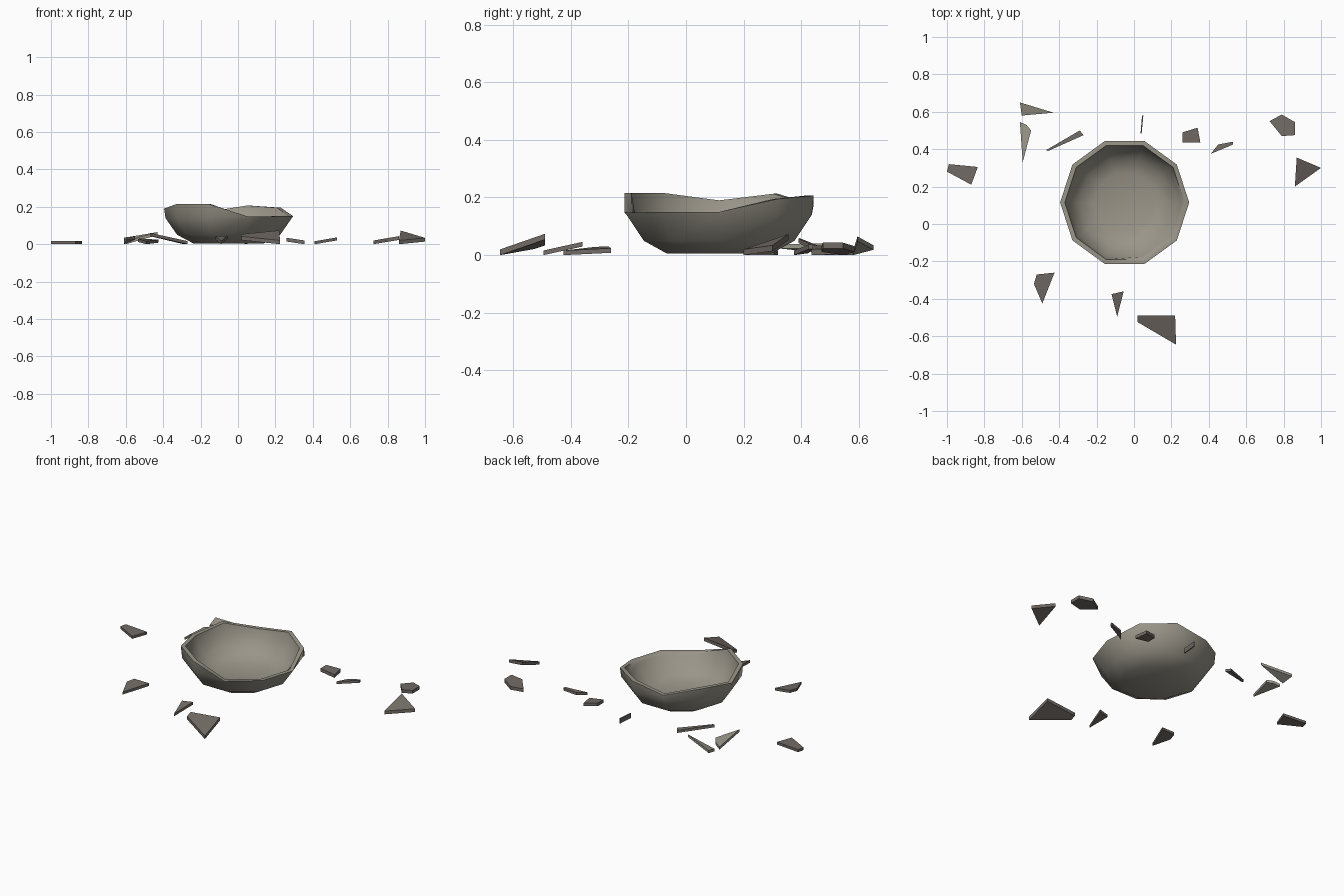
import bpy
import bmesh
from math import cos, sin, pi, radians

default_cube = bpy.data.objects.get("Cube")
if default_cube:
    bpy.data.objects.remove(default_cube, do_unlink=True)


def make_material(name, colour):
    material = bpy.data.materials.new(name)
    material.use_nodes = True
    material.diffuse_color = colour
    material.node_tree.nodes["Principled BSDF"].inputs["Base Color"].default_value = colour
    return material


clay = make_material("pale clay", (.32, .3, .25, 1))
dark_clay = make_material("dark clay", (.17, .148, .132, 1))


def finish_object(name, bm, material):
    bmesh.ops.recalc_face_normals(bm, faces=bm.faces)
    mesh = bpy.data.meshes.new(name)
    bm.to_mesh(mesh)
    bm.free()
    mesh.materials.append(material)
    obj = bpy.data.objects.new(name, mesh)
    bpy.context.collection.objects.link(obj)
    return obj


# Broken bowl: ten-sided profile with an uneven rim
def build_bowl(rim_heights, centre_x, centre_y):
    bm = bmesh.new()
    sides = len(rim_heights)
    rings = []
    for radius, height in (
        (.19, .005), (.275, .05), (.338, .14), (.345, None),
        (.32, None), (.305, .135), (.245, .06), (.165, .03),
    ):
        ring = []
        for i, rim in enumerate(rim_heights):
            angle = 2 * pi * i / sides
            z = rim if height is None else height
            ring.append(bm.verts.new((centre_x + radius * cos(angle),
                                      centre_y + radius * sin(angle), z)))
        rings.append(ring)
    for lower, upper in zip(rings, rings[1:]):
        for i in range(sides):
            j = (i + 1) % sides
            bm.faces.new((lower[i], lower[j], upper[j], upper[i]))
    bm.faces.new(rings[0])
    bm.faces.new(rings[-1])
    return finish_object("broken_bowl", bm, clay)


bowl = build_bowl((.15, .195, .207, .175, .213, .19, .215, .215, .147, .15), -.05, .115)
bpy.ops.object.select_all(action="DESELECT")
bowl.select_set(True)
bpy.context.view_layer.objects.active = bowl
bpy.ops.object.shade_smooth_by_angle(angle=radians(50))


# Shards: flat outlines, tilted so that the lowest corner touches the ground
def build_shard(name, outline, slope_x=0, slope_y=0, thickness=.016, material=dark_clay):
    bm = bmesh.new()
    heights = [x * slope_x + y * slope_y for x, y in outline]
    ground = min(heights)
    bottom = [bm.verts.new((x, y, h - ground)) for (x, y), h in zip(outline, heights)]
    top = [bm.verts.new((v.co.x, v.co.y, v.co.z + thickness)) for v in bottom]
    bm.faces.new(bottom)
    bm.faces.new(top)
    for i in range(len(outline)):
        j = (i + 1) % len(outline)
        bm.faces.new((bottom[i], bottom[j], top[j], top[i]))
    return finish_object(name, bm, material)


# Shards along the right side and the back
build_shard("far_right_shard",
            [(-1, .28), (-.99, .32), (-.835, .305), (-.87, .21)])
build_shard("back_right_shard",
            [(-.61, .65), (-.43, .595), (-.6, .58)],
            slope_x=.26, slope_y=.3, material=clay)
build_shard("right_sliver",
            [(-.61, .545), (-.575, .53), (-.55, .5), (-.595, .33)],
            slope_x=.35, slope_y=-.08, material=clay)
build_shard("long_back_sliver",
            [(-.47, .395), (-.29, .5), (-.27, .475), (-.46, .39)],
            slope_x=-.15, slope_y=-.15)
build_shard("upright_back_sliver",
            [(.035, .485), (.043, .58), (.05, .58), (.041, .485)],
            thickness=.03)
build_shard("small_back_shard",
            [(.26, .49), (.34, .515), (.355, .435), (.26, .435)],
            slope_x=-.15, thickness=.02)
build_shard("back_left_sliver",
            [(.41, .375), (.45, .425), (.53, .44), (.53, .425)],
            slope_x=.17)

# Shards on the left side
build_shard("five_sided_shard",
            [(.725, .55), (.79, .585), (.86, .545), (.86, .475), (.79, .47)],
            slope_x=.17, thickness=.02)
build_shard("far_left_shard",
            [(.87, .355), (1, .3), (.86, .2)],
            slope_x=-.15, slope_y=.35, thickness=.02)

# Shards in front
build_shard("front_right_shard",
            [(-.52, -.27), (-.425, -.26), (-.49, -.425), (-.535, -.32)],
            slope_x=-.08, slope_y=.08)
build_shard("small_front_shard",
            [(-.12, -.375), (-.055, -.36), (-.09, -.495)],
            slope_y=.22)
build_shard("large_front_shard",
            [(.02, -.49), (.22, -.49), (.225, -.645), (.02, -.525)],
            slope_x=.1, slope_y=.35, thickness=.02)
